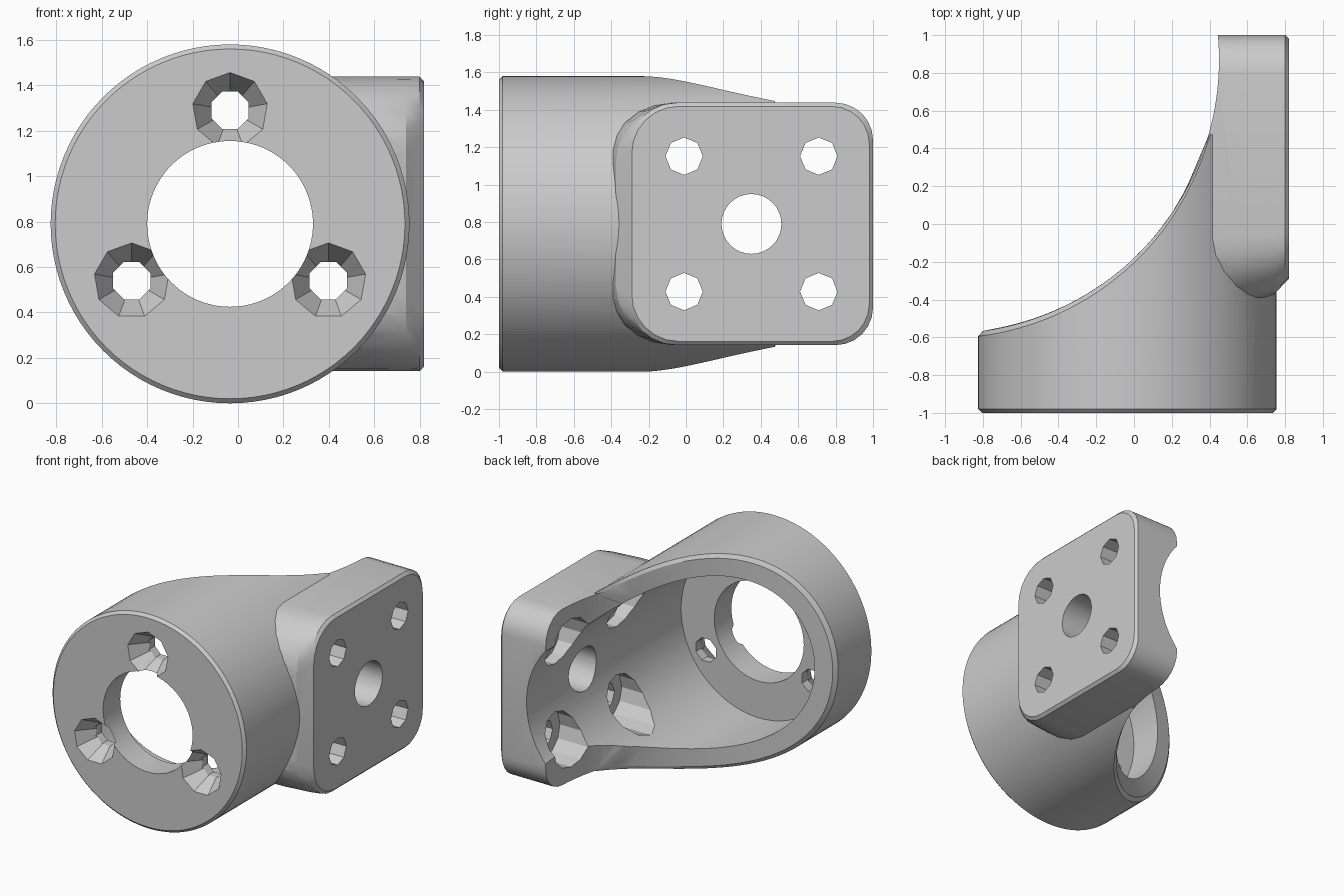
import bpy, bmesh
from math import sin, cos, pi, sqrt, radians
from mathutils import Vector, Matrix

if "Cube" in bpy.data.objects:
    bpy.data.objects.remove(bpy.data.objects["Cube"])

CX, CZ = -0.035, 0.79            # axis of the round body
ARC_X, ARC_Y, ARC_R = -1.0, 0.87, 1.45   # big swept cut seen from above


def finish(name, bm):
    bmesh.ops.recalc_face_normals(bm, faces=bm.faces)
    me = bpy.data.meshes.new(name)
    bm.to_mesh(me)
    bm.free()
    ob = bpy.data.objects.new(name, me)
    bpy.context.collection.objects.link(ob)
    return ob


def loft(name, rings, loop=False):
    """Skin equal-length rings; close into a tube loop or cap both ends."""
    bm = bmesh.new()
    vs = [[bm.verts.new(p) for p in ring] for ring in rings]
    n = len(vs[0])
    pairs = list(zip(vs, vs[1:])) + ([(vs[-1], vs[0])] if loop else [])
    for a, b in pairs:
        for i in range(n):
            j = (i + 1) % n
            bm.faces.new((a[i], a[j], b[j], b[i]))
    if not loop:
        bm.faces.new(vs[0])
        bm.faces.new(vs[-1])
    return finish(name, bm)


def rod(p0, p1, r0, r1=None, sides=8, spin=0.0):
    """Cylinder or cone between two points."""
    p0, p1 = Vector(p0), Vector(p1)
    d = p1 - p0
    mat = (Matrix.Translation((p0 + p1) / 2)
           @ d.to_track_quat('Z', 'Y').to_matrix().to_4x4()
           @ Matrix.Rotation(spin, 4, 'Z'))
    bm = bmesh.new()
    bmesh.ops.create_cone(bm, cap_ends=True, segments=sides, radius1=r0,
                          radius2=r0 if r1 is None else r1,
                          depth=d.length, matrix=mat)
    return finish("cutter", bm)


def boolean(ob, other, op='DIFFERENCE'):
    mod = ob.modifiers.new("bool", 'BOOLEAN')
    mod.operation, mod.object, mod.solver = op, other, 'EXACT'
    bpy.context.view_layer.objects.active = ob
    bpy.ops.object.modifier_apply(modifier=mod.name)
    bpy.data.objects.remove(other, do_unlink=True)


# Round body: tube whose back rim follows the swept arc, with chamfered edges
def arc_y(x):
    s = ARC_R ** 2 - (x - ARC_X) ** 2
    return min(0.5, ARC_Y - sqrt(s)) if s > 0 else 0.5


def ring(r, y=None, drop=0.0, n=96):
    pts = []
    for i in range(n):
        a = 2 * pi * i / n
        x, z = CX + r * cos(a), CZ + r * sin(a)
        pts.append((x, arc_y(x) - drop if y is None else y, z))
    return pts


bracket = loft("angle_bracket", [
    ring(0.77, -1), ring(0.79, -0.98), ring(0.79, drop=0.025), ring(0.765),
    ring(0.60), ring(0.60, -0.78), ring(0.365, -0.78), ring(0.365, -1)], loop=True)


# Mounting plate: rounded rectangle flaring towards the round body
def outline(x, y0, r_front, inset=0.0):
    y1, hz, r_back, steps = 1 - inset, 0.648 - inset, 0.2, 6
    y0 += inset
    corners = [(y1 - r_back, hz - r_back, r_back, 0),
               (y0 + r_front, hz - r_front, r_front, 90),
               (y0 + r_front, -hz + r_front, r_front, 180),
               (y1 - r_back, -hz + r_back, r_back, 270)]
    return [(x, cy + r * cos(radians(a + 90 * k / steps)),
             CZ + cz + r * sin(radians(a + 90 * k / steps)))
            for cy, cz, r, a in corners for k in range(steps + 1)]


plate = loft("plate", [outline(0.30, -0.44, 0.36), outline(0.55, -0.43, 0.36),
                       outline(0.74, -0.375, 0.32), outline(0.80, -0.31, 0.26),
                       outline(0.82, -0.31, 0.25, 0.02)])
boolean(plate, rod((ARC_X, ARC_Y, -1), (ARC_X, ARC_Y, 3), ARC_R, sides=160))
boolean(bracket, plate, 'UNION')

# Main cavity
boolean(bracket, rod((CX, -0.8, CZ), (CX, 2, CZ), 0.635, sides=96))

# Three countersunk screw holes in the front face
for deg in (90, 210, 330):
    x, z = CX + 0.5 * cos(radians(deg)), CZ + 0.5 * sin(radians(deg))
    boolean(bracket, rod((x, -1.1, z), (x, -0.7, z), 0.089, spin=pi / 8))
    boolean(bracket, rod((x, -1.02, z), (x, -0.86, z), 0.178, 0.085, sides=9))

# Plate holes: centre bore and four screw holes counterbored from inside
boolean(bracket, rod((0.3, 0.35, CZ), (1, 0.35, CZ), 0.16, sides=32))
for y in (-0.01, 0.71):
    for dz in (-0.362, 0.362):
        boolean(bracket, rod((0.2, y, CZ + dz), (1, y, CZ + dz), 0.1))
        boolean(bracket, rod((0.2, y, CZ + dz), (0.66, y, CZ + dz), 0.185, sides=12))

bpy.ops.object.select_all(action='DESELECT')
bracket.select_set(True)
bpy.context.view_layer.objects.active = bracket
bpy.ops.object.shade_smooth_by_angle(angle=radians(20))
